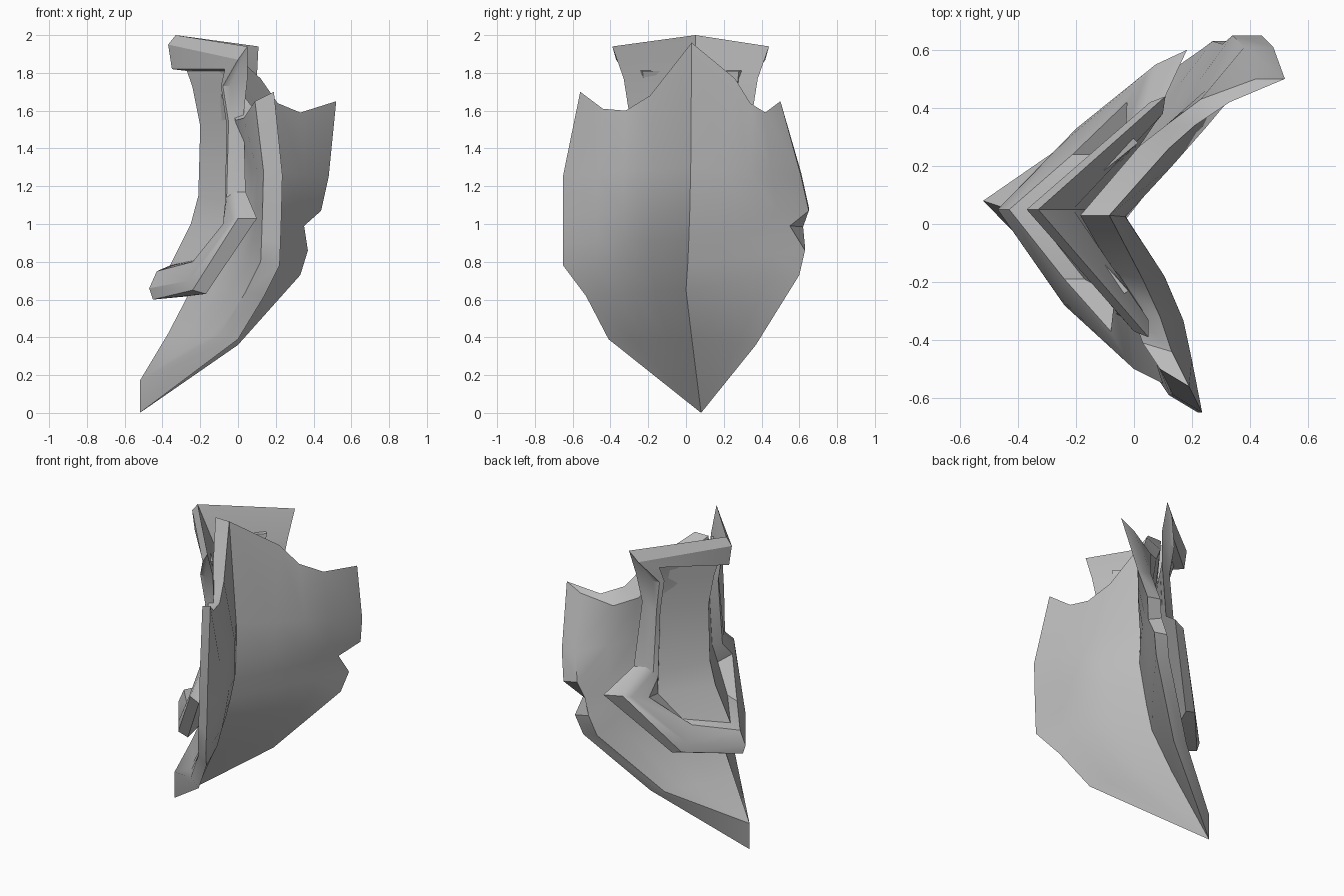
import bpy, bmesh
from mathutils import Vector as V

if "Cube" in bpy.data.objects:
    bpy.data.objects.remove(bpy.data.objects["Cube"])

steel = bpy.data.materials.new("plain_grey")
steel.diffuse_color = (0.5, 0.5, 0.5, 1)
steel.use_nodes = True
steel.node_tree.nodes["Principled BSDF"].inputs["Base Color"].default_value = steel.diffuse_color


def make(name, strips, angle):
    """Skin a list of strips; each strip is two or more equal rows of points."""
    bm = bmesh.new()
    for rows in strips:
        for a, b in zip(rows, rows[1:]):
            for i in range(len(a) - 1):
                pts = []
                for p in (a[i], a[i + 1], b[i + 1], b[i]):
                    if not any((V(p) - V(q)).length < 1e-4 for q in pts):
                        pts.append(p)
                if len(pts) > 2:
                    bm.faces.new([bm.verts.new(p) for p in pts])
    bmesh.ops.remove_doubles(bm, verts=bm.verts, dist=0.0005)
    bmesh.ops.recalc_face_normals(bm, faces=bm.faces)
    me = bpy.data.meshes.new(name)
    bm.to_mesh(me)
    bm.free()
    me.materials.append(steel)
    ob = bpy.data.objects.new(name, me)
    bpy.context.collection.objects.link(ob)
    bpy.ops.object.select_all(action='DESELECT')
    ob.select_set(True)
    bpy.context.view_layer.objects.active = ob
    bpy.ops.object.shade_smooth_by_angle(angle=angle)


# Main plate: centre crease and the two outer edges, top to bottom
crease = [(-.085, .03, 1.96), (-.03, .025, 1.3), (-.025, .02, 1.07), (-.06, .015, .92),
          (-.09, .01, .8), (-.14, 0, .65), (-.27, .03, .4), (-.52, .08, 0)]
near_edge = [(.19, -.56, 1.70), (.235, -.65, 1.26), (.23, -.65, 1.05), (.225, -.65, .9),
             (.22, -.65, .78), (.14, -.53, .62), (0, -.41, .39), (-.52, .08, 0)]
far_edge = [(.52, .50, 1.65), (.48, .61, 1.25), (.44, .65, 1.07), (.35, .55, .99),
            (.37, .63, .86), (.33, .60, .73), (0, .37, .36), (-.52, .08, 0)]
near_top = [(.13, -.44, 1.61), (.09, -.32, 1.60), (.03, -.19, 1.68)]
far_top = [(.33, .42, 1.59), (.21, .34, 1.64), (.12, .26, 1.77)]


def wing(edge, top, bulge):
    rows = [[V(p) for p in [edge[0]] + top + [crease[0]]]]
    for e, c in zip(edge[1:], crease[1:]):
        row = []
        for f, k in ((1, 0), (.73, .6), (.53, 1), (.3, .9), (0, 0)):
            p = V(c).lerp(V(e), f)
            p.x += bulge * k * min(1, p.z)
            row.append(p)
        rows.append(row)
    return rows


front = [n + f[:-1][::-1] for n, f in
         zip(wing(near_edge, near_top, .06), wing(far_edge, far_top, .01))]
inward = [.06, .03, .02, .02, 0, .01, 0, .01, 0]
back = [[p + V((-.1, d, .02 if r else -.05 * (j != 4)))
         for j, (p, d) in enumerate(zip(row, inward))] for r, row in enumerate(front)]
back[-1] = [p + V((0, 0, .17)) for p in front[-1]]
# The chip in the far edge only cuts the front skin
back[3][-1] = (back[2][-1] + back[4][-1]) / 2 + V((0, -.02, 0))
# Front skin, back skin, then the rim along the top and both sides
rim = [[front[0], back[0]]]
for j in (0, -1):
    rim.append([[r[j] for r in front], [r[j] for r in back]])
make("shield_plate", [front, back] + rim, 0.6)


# Raised frame on the back: rings run from the top centre around to the bottom centre
root = [(-.33, .05, 2.0), (.05, -.39, 1.94), (.05, -.33, 1.77), (.03, -.30, 1.58),
        (.04, -.36, 1.17), (.10, -.55, 1.03), (-.17, -.28, .63), (-.25, .05, .62)]
outer = [(-.33, .05, 2.0), (.05, -.39, 1.94), (-.04, -.29, 1.73), (-.02, -.28, 1.54),
         (-.02, -.33, 1.17), (0, -.50, 1.03), (-.24, -.28, .65), (-.45, .05, .60)]
lip = [(-.37, .05, 1.95), (0, -.37, 1.87), (-.08, -.28, 1.73), (-.05, -.27, 1.54),
       (-.06, -.31, 1.14), (-.03, -.46, 1.02), (-.26, -.25, .70), (-.47, .05, .66)]
inner = [(-.35, .05, 1.82), (-.07, -.27, 1.82), (-.09, -.25, 1.73), (-.06, -.25, 1.52),
         (-.07, -.28, 1.10), (-.08, -.37, 1.0), (-.24, -.19, .80), (-.43, .05, .75)]
floor = [(-.27, .05, 1.81), (-.02, -.23, 1.81), (-.03, -.22, 1.72), (-.02, -.21, 1.52),
         (-.03, -.23, 1.10), (-.05, -.26, .98), (-.17, -.19, .82), (-.36, .05, .78)]
panel_ridge = [(-.27, .05, 1.81), (-.27, .05, 1.81), (-.24, .05, 1.72), (-.2, .05, 1.52),
               (-.21, .05, 1.15), (-.25, .05, 1.0), (-.33, .05, .84), (-.36, .05, .78)]
root_ridge = [(-.33, .05, 2.0), (-.33, .05, 2.0), (-.21, .05, 1.77), (-.13, .05, 1.58),
              (-.11, .05, 1.15), (-.13, .05, 1.03), (-.22, .05, .66), (-.25, .05, .62)]


def other_side(ring):
    """Mirror to the far side, with the slight turn of that side."""
    return [p if p[1] > 0 else (p[0] - .15 * p[1], .05 - p[1], p[2]) for p in ring]


frame, panel = [], []
for side in (list, other_side):
    frame.append([side(r) for r in (root_ridge, root, outer, lip, inner, floor)])
    panel.append([side(floor), side(panel_ridge)])
make("back_frame", frame, 0.5)
make("recessed_panel", panel, 0.6)
